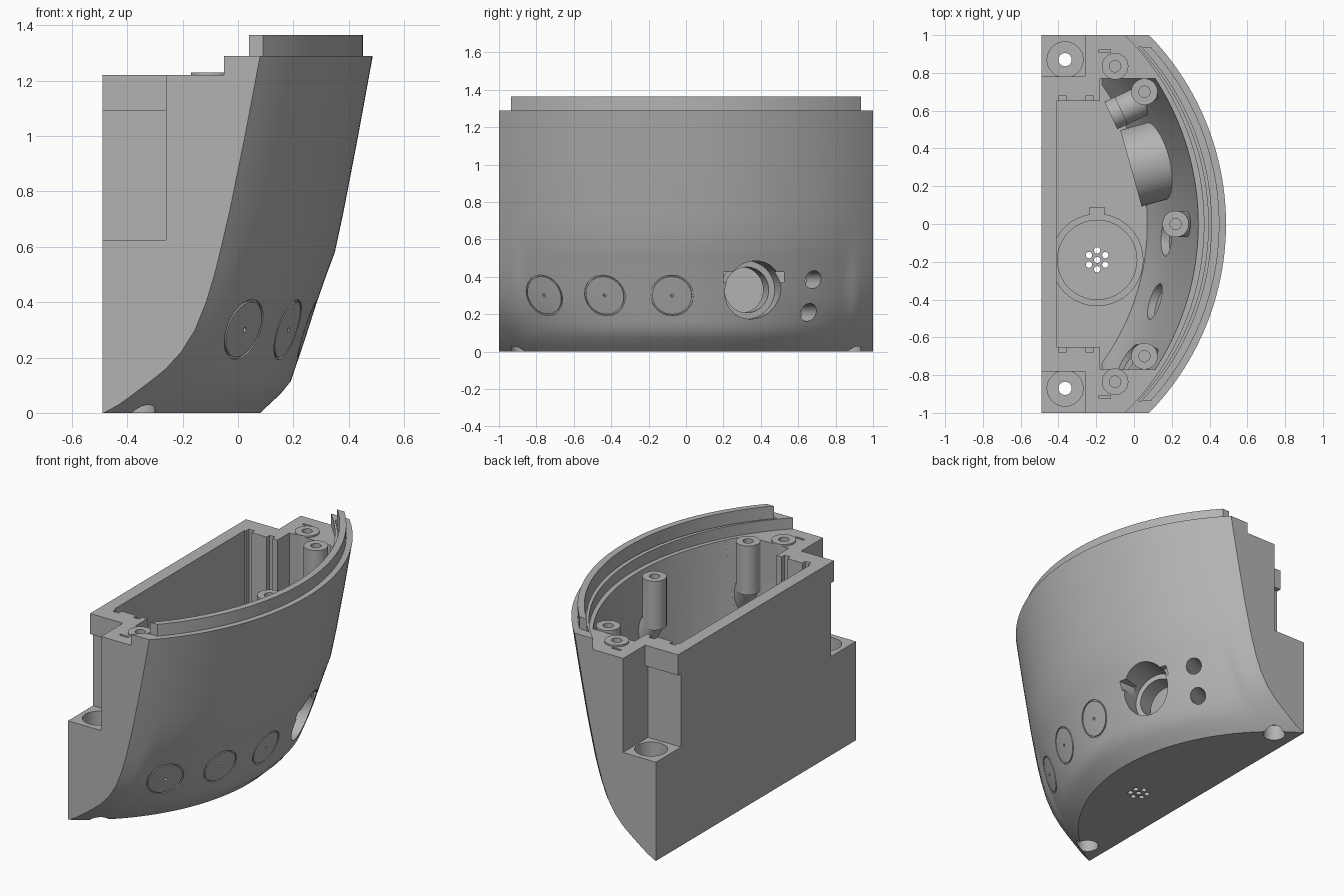
import bpy
import bmesh
import math
from mathutils import Vector

if "Cube" in bpy.data.objects:
    bpy.data.objects.remove(bpy.data.objects["Cube"])

grey = bpy.data.materials.new("plain_grey")
grey.use_nodes = True
grey.diffuse_color = (0.45, 0.45, 0.45, 1)
grey.node_tree.nodes["Principled BSDF"].inputs["Base Color"].default_value = grey.diffuse_color


# --- helpers ---
def add_object(name, bm):
    bmesh.ops.recalc_face_normals(bm, faces=bm.faces)
    mesh = bpy.data.meshes.new(name)
    bm.to_mesh(mesh)
    bm.free()
    ob = bpy.data.objects.new(name, mesh)
    bpy.context.collection.objects.link(ob)
    return ob


def arc(apex, side):
    """Front arc: x at a given y, through apex at y=0 and side at y=1."""
    s = apex - side
    r = (1 + s * s) / (2 * s)
    return lambda y: apex - r + math.sqrt(r * r - y * y)


def loft(name, rows, hw, n=64):
    """Stack of (z, front, back) sections; back is an x value or an arc."""
    bm = bmesh.new()
    ys = [hw * (2 * i / n - 1) for i in range(n + 1)]
    rings = []
    for z, front, back in rows:
        pts = [(front(y), y) for y in ys]
        if callable(back):
            pts += [(back(y), y) for y in reversed(ys)]
        else:
            pts += [(back, hw), (back, -hw)]
        rings.append([bm.verts.new((x, y, z)) for x, y in pts])
    for a, b in zip(rings, rings[1:]):
        for i in range(len(a)):
            j = (i + 1) % len(a)
            bm.faces.new((a[i], a[j], b[j], b[i]))
    bm.faces.new(rings[0])
    bm.faces.new(rings[-1])
    return add_object(name, bm)


def cyl(p, q, r, n=40):
    p, q = Vector(p), Vector(q)
    bm = bmesh.new()
    bmesh.ops.create_cone(bm, cap_ends=True, segments=n, radius1=r, radius2=r, depth=(q - p).length)
    turn = (q - p).to_track_quat("Z", "Y").to_matrix()
    bmesh.ops.rotate(bm, verts=bm.verts, matrix=turn, cent=(0, 0, 0))
    bmesh.ops.translate(bm, verts=bm.verts, vec=(p + q) / 2)
    return add_object("cutter", bm)


def box(x0, x1, y0, y1, z0, z1):
    bm = bmesh.new()
    bmesh.ops.create_cube(bm, size=1)
    bmesh.ops.scale(bm, verts=bm.verts, vec=(x1 - x0, abs(y1 - y0), z1 - z0))
    bmesh.ops.translate(bm, verts=bm.verts, vec=((x0 + x1) / 2, (y0 + y1) / 2, (z0 + z1) / 2))
    return add_object("cutter", bm)


def boolean(target, tool, op="DIFFERENCE"):
    mod = target.modifiers.new("bool", "BOOLEAN")
    mod.operation, mod.solver, mod.object = op, "EXACT", tool
    with bpy.context.temp_override(object=target, active_object=target):
        bpy.ops.object.modifier_apply(modifier=mod.name)
    bpy.data.objects.remove(tool)
    return target


def tube(p, q, outer, inner):
    d = (Vector(q) - Vector(p)).normalized() * 0.05
    return boolean(cyl(p, q, outer), cyl(Vector(p) - d, Vector(q) + d, inner))


# --- outer shell: height, front apex x, side edge x, depth of the sunken panel ---
profile = [
    (0, 0.08, -0.485, 0), (0.03, 0.112, -0.43, 0), (0.07, 0.155, -0.375, 0),
    (0.115, 0.203, -0.315, 0.012), (0.16, 0.222, -0.26, 0.016), (0.22, 0.247, -0.205, 0.02),
    (0.3, 0.275, -0.155, 0.022), (0.4, 0.305, -0.115, 0.02), (0.5, 0.332, -0.085, 0.012),
    (0.58, 0.35, -0.065, 0), (0.73, 0.382, -0.03, 0), (1.0, 0.434, 0.025, 0), (1.29, 0.487, 0.08, 0),
]


def outer_front(apex, side, depth):
    curve = arc(apex, side)
    return lambda y: curve(y) - depth * min(1, max(0, (0.91 - abs(y)) / 0.05))


def surface(y, z):
    for a, b in zip(profile, profile[1:]):
        if a[0] <= z <= b[0]:
            t = (z - a[0]) / (b[0] - a[0])
            row = [u + (v - u) * t for u, v in zip(a, b)]
            return Vector((outer_front(*row[1:])(y), y, z))


body = loft("housing_body", [(z, outer_front(a, s, d), -0.49) for z, a, s, d in profile], 1, 96)

# --- hollow: main bay, wider front bay and the rim step ---
inner = [(0.05, 0.07, -0.43), (0.115, 0.1, -0.37), (0.2, 0.135, -0.3), (0.3, 0.17, -0.25),
         (0.58, 0.24, -0.17), (1.25, 0.345, -0.07)]


def bay(back, hw):
    def clamped(a, s):
        curve = arc(a, s)
        return lambda y: max(curve(y), back + 0.01)
    return loft("cutter", [(z, clamped(a, s), back) for z, a, s in inner], hw, 48)


step = arc(0.37, -0.05)
hollow = loft("cutter", [(1.22, step, -0.7), (1.5, step, -0.7)], 1.05)
boolean(hollow, bay(-0.41, 0.65), "UNION")
boolean(hollow, bay(-0.18, 0.77), "UNION")

# --- screw bosses with slanted brackets, kept standing inside the hollow ---
bosses = [(0.22, 0), (0.055, 0.7), (0.055, -0.7)]
end_bosses = [(-0.1, 0.835), (-0.1, -0.835)]
for x, y in bosses:
    out = Vector((1, y * 0.8, 0)).normalized()
    foot = Vector((x, y, 0.92))
    boolean(hollow, cyl(foot, (x, y, 1.23), 0.07))
    boolean(hollow, cyl(foot + Vector((0, 0, 0.04)), foot + out * 0.16 - Vector((0, 0, 0.25)), 0.068))
for x, y in end_bosses:
    boolean(hollow, cyl((x, y, 1), (x, y, 1.23), 0.07))

# --- lens and indicator tubes, and the speaker collar ---
lens_dir = Vector((0.96, 0.27, 0)).normalized()
lens = surface(0.36, 0.33)
boolean(hollow, cyl(lens - lens_dir * 0.24, lens + lens_dir * 0.3, 0.21, 64))
lamp_dir = Vector((0.9, 0.42, 0)).normalized()
lamps = [surface(0.68, 0.385), surface(0.655, 0.21)]
for p in lamps:
    boolean(hollow, cyl(p - lamp_dir * 0.19, p + lamp_dir * 0.2, 0.08))
sx, sy = -0.195, -0.19
boolean(hollow, tube((sx, sy, 0.02), (sx, sy, 0.12), 0.245, 0.21))
boolean(hollow, box(sx - 0.04, sx + 0.04, 0.02, 0.09, 0.02, 0.12))
boolean(body, hollow)

# --- bores through the front ---
boolean(body, cyl(lens - lens_dir * 0.13, lens + lens_dir * 0.2, 0.155, 64))
boolean(body, cyl(lens - lens_dir * 0.3, lens, 0.122, 64))
boolean(body, box(lens.x - 0.05, lens.x + 0.2, 0.2, 0.525, 0.37, 0.425))
for p in lamps:
    boolean(body, cyl(p - lamp_dir * 0.25, p + lamp_dir * 0.1, 0.048))

# --- round buttons: outline groove, centre dimple and a well behind ---
for y in (-0.76, -0.435, -0.075):
    p = surface(y, 0.3)
    du = surface(y + 0.03, 0.3) - surface(y - 0.03, 0.3)
    dv = surface(y, 0.34) - surface(y, 0.26)
    n = du.cross(dv).normalized()
    boolean(body, tube(p - n * 0.012, p + n * 0.03, 0.114, 0.106))
    boolean(body, cyl(p - n * 0.02, p + n * 0.03, 0.009, 12))
    boolean(body, cyl(p - n * 0.035, p - n * 0.2, 0.1))

# --- speaker holes in the floor ---
spots = [(0, 0)] + [(0.05 * math.sin(k * math.pi / 3), 0.05 * math.cos(k * math.pi / 3)) for k in range(6)]
for dx, dy in spots:
    boolean(body, cyl((sx + dx, sy + dy, -0.1), (sx + dx, sy + dy, 0.1), 0.017, 16))

# --- rear corner notches, mounting holes, rail grooves and slots ---
for m in (1, -1):
    boolean(body, box(-0.6, -0.26, m * 0.78, m * 1.1, 0.625, 1.5))
    boolean(body, box(-0.6, -0.26, m * 0.75, m * 0.9, 0.625, 1.09))
    for r, z0, z1 in ((0.095, 0.2, 0.8), (0.035, -0.1, 0.3), (0.065, -0.1, 0.1)):
        boolean(body, cyl((-0.365, m * 0.87, z0), (-0.365, m * 0.87, z1), r))
    for x in (-0.38, -0.235):
        boolean(body, box(x - 0.02, x + 0.02, m * 0.64, m * 0.68, 0.2, 1.3))
    boolean(body, box(-0.185, -0.125, m * 0.908, m * 0.923, 1.17, 1.3))
for x, y in bosses + end_bosses:
    boolean(body, cyl((x, y, 1.05), (x, y, 1.3), 0.03, 24))

# --- groove beside the rim, and the raised rim lip ---
lip_out, lip_in, groove_in = arc(0.452, 0.027), arc(0.41, -0.025), arc(0.396, -0.039)
boolean(body, loft("cutter", [(1.25, lip_in, groove_in), (1.4, lip_in, groove_in)], 0.94))
lip = loft("rim_lip", [(1.27, lip_out, lip_in), (1.365, lip_out, lip_in)], 0.935)

for ob in (body, lip):
    ob.data.materials.clear()
    ob.data.materials.append(grey)
    bpy.ops.object.select_all(action="DESELECT")
    ob.select_set(True)
    bpy.context.view_layer.objects.active = ob
    bpy.ops.object.shade_smooth_by_angle(angle=math.radians(25))
